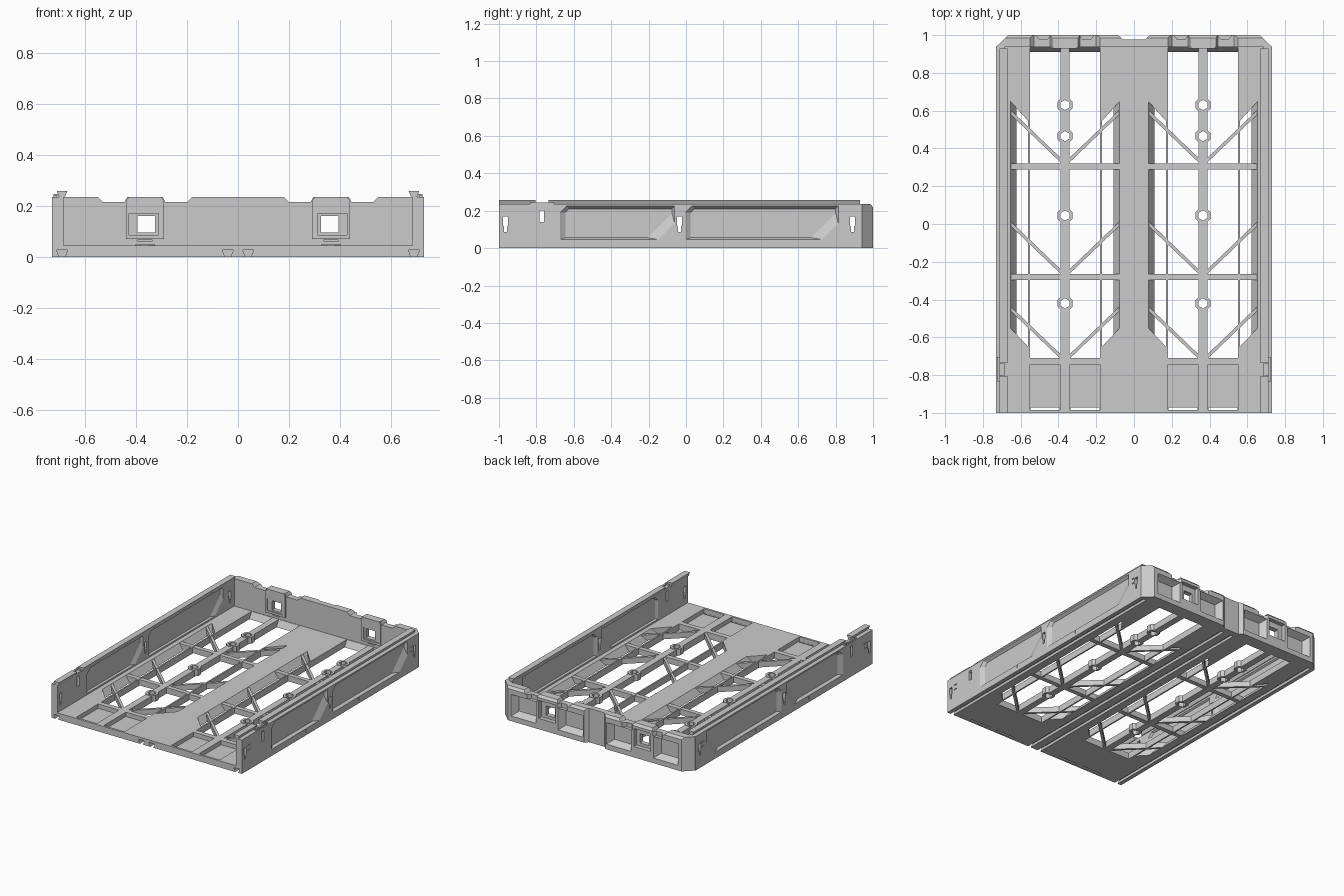
import bpy, bmesh, math

if "Cube" in bpy.data.objects:
    bpy.data.objects.remove(bpy.data.objects["Cube"])


def rect(u0, u1, v0, v1):
    return [(u0, v0), (u1, v0), (u1, v1), (u0, v1)]


def ngon(cx, cy, r, n):
    return [(cx + r * math.cos(2 * math.pi * (i + .5) / n),
             cy + r * math.sin(2 * math.pi * (i + .5) / n)) for i in range(n)]


def prism(axis, a, b, poly, poly_b=None):
    """Solid between a 2D outline at a and another (or the same) at b along an axis."""
    place = {'x': lambda t, p: (t, p[0], p[1]),
             'y': lambda t, p: (p[0], t, p[1]),
             'z': lambda t, p: (p[0], p[1], t)}[axis]
    return [place(a, p) for p in poly], [place(b, p) for p in (poly_b or poly)]


def both(solids):
    """Repeat solids on the other side of x = 0."""
    flip = lambda ring: [(-x, y, z) for x, y, z in ring]
    return solids + [(flip(a), flip(b)) for a, b in solids]


def mesh_object(name, solids):
    bm = bmesh.new()
    for ra, rb in solids:
        va = [bm.verts.new(p) for p in ra]
        vb = [bm.verts.new(p) for p in rb]
        bm.faces.new(va)
        bm.faces.new(vb[::-1])
        for i in range(len(va)):
            j = (i + 1) % len(va)
            bm.faces.new((va[i], vb[i], vb[j], va[j]))
    bmesh.ops.recalc_face_normals(bm, faces=bm.faces[:])
    me = bpy.data.meshes.new(name)
    bm.to_mesh(me)
    bm.free()
    ob = bpy.data.objects.new(name, me)
    bpy.context.collection.objects.link(ob)
    return ob


def make(name, solids, cuts=()):
    ob = mesh_object(name, solids)
    if cuts:
        cutter = mesh_object(name + "_cutter", list(cuts))
        cutter.hide_render = True
        mod = ob.modifiers.new("cut", 'BOOLEAN')
        mod.operation, mod.solver, mod.object = 'DIFFERENCE', 'EXACT', cutter
        mod.use_self = True
        bpy.context.view_layer.update()
        dg = bpy.context.evaluated_depsgraph_get()
        me = bpy.data.meshes.new_from_object(ob.evaluated_get(dg))
        ob.modifiers.clear()
        ob.data = me
        bpy.data.objects.remove(cutter)
    return ob


# Tray body: floor and side walls as one U profile
FLOOR, TOP = .045, .235
u = [(-.73, 0), (.73, 0), (.73, TOP), (.685, TOP), (.685, FLOOR),
     (-.685, FLOOR), (-.685, TOP), (-.73, TOP)]
cuts = []

# Long floor openings either side of the screw strip, sloped at the back end
for x0, x1 in ((.18, .342), (.388, .55)):
    cuts.append(prism('z', -.01, .05, rect(x0, x1, -.71, .905), rect(x0, x1, -.71, .937)))
    # Front pockets with a thin drain slot
    p0, p1 = (.18, .338) if x0 < .3 else (.392, .55)
    cuts.append(prism('z', .015, .06, rect(p0, p1, -.985, -.745)))
    cuts.append(prism('z', -.01, .02, rect(p0 + .002, p1 - .002, -.984, -.972)))

# Slanted side openings with sloping walls
top = [(.075, .65), (.17, .545), (.17, -.65), (.075, -.55)]
low = [(.11, .611), (.17, .545), (.17, -.65), (.11, -.587)]
swap = lambda poly: [(.73 - x, y) for x, y in poly]
cuts += [prism('z', -.002, .047, low, top), prism('z', -.002, .047, swap(low), swap(top))]

# Screw holes
SCREWS = (.63, .465, .045, -.42)
holes = [prism('z', -.02, .08, ngon(.365, y, .027, 6)) for y in SCREWS]
cuts += holes

# Dovetail grooves underneath
for x in (.04, .69):
    cuts.append(prism('y', -1.1, .93, [(x - .011, -.001), (x + .011, -.001),
                                       (x + .022, .028), (x - .022, .028)]))


# Side panels: chamfered recesses on the outside and inside of the wall
def panel(y0, y1, z0, z1, c, d):
    return [(y0, z0), (y1 - d, z0), (y1, z0 + d), (y1, z1), (y0 + c, z1), (y0, z1 - c)]


for y0, y1 in ((-.675, -.06), (-.005, .815)):
    cuts.append(prism('x', .731, .711, panel(y0, y1, .045, .225, .035, .085),
                      panel(y0 + .03, y1 - .015, .056, .21, .02, .13)))
    cuts.append(prism('x', .684, .697, panel(y0, y1, .055, .22, .035, .085),
                      panel(y0 + .02, y1 - .015, .062, .212, .02, .11)))

# Keyholes, small slots and ticks through the side walls
for y in (-.965, -.035, .89):
    w, n = .013, .007
    cuts.append(prism('x', .6, .8, [(y - n, .085), (y + n, .085), (y + n, .115), (y + w, .12),
                                    (y + w, .168), (y - w, .168), (y - w, .12), (y - n, .115)]))
for y in (-.92, .86):
    for z in (.135, .168):
        cuts.append(prism('x', .722, .8, rect(y - .012, y + .012, z, z + .006)))
cuts.append(prism('x', .6, .8, rect(-.782, -.758, .14, .21)))
for y in (-.3, .28):
    cuts.append(prism('x', .725, .8, rect(y - .003, y + .003, .02, .043)))
make("tray_body", [prism('y', -1, .94, u)], both(cuts))

# Octagonal screw bosses
make("screw_bosses", both([prism('z', .004, FLOOR + .003, ngon(.365, y, .043, 8))
                           for y in SCREWS]), both(holes))

# Cross ribs and diagonal braces
ribs = []
for y in (.305, -.28):
    for x0, x1 in ((.072, .343), (.387, .662)):
        ribs.append(prism('z', .003, .043, rect(x0, x1, y - .016, y + .016)))
for y in (.6, .01, -.44):
    brace = [(.662, y + .012), (.662, y - .012), (.38, y - .282), (.38, y - .258)]
    ribs += [prism('z', .004, .042, brace), prism('z', .004, .042, swap(brace))]
make("floor_ribs", both(ribs))

# Dovetail rails on top of the side walls
rail = [(.68, TOP - .002), (.7, TOP - .002), (.711, .258), (.669, .258)]
make("top_rails", both([prism('y', -1, -.805, rail), prism('y', -.735, .93, rail)]))

# Spring clips beside the rail gap
clip = [prism('z', .2, .243, rect(.712, .724, -.835, -.705))]
clip += [prism('z', .2, .246, rect(.69, .724, y - .008, y + .008)) for y in (-.81, -.73)]
make("side_clips", both(clip))

# Back wall with chamfered corners
outline = [(-.73, .938), (.73, .938), (.665, 1), (-.665, 1)]
bc = []
# Dips along the top edge
bc.append(prism('y', .9, 1.1, [(.175, .24), (.2, .215), (.285, .215), (.298, .24)]))
bc.append(prism('y', .9, 1.1, [(.432, .24), (.445, .215), (.53, .215), (.555, .24)]))
# Tapered outer pockets
for x0, x1 in ((.09, .28), (.45, .64)):
    bc.append(prism('y', 1.001, .955, rect(x0, x1, .035, .185),
                    rect(x0 + .03, x1 - .03, .06, .16)))
# Shallow vertical flutes beside the latches
for x in (.25, .48):
    bc.append(prism('z', .185, .3, [(x - .04, 1.002), (x - .02, .976),
                                    (x + .02, .976), (x + .04, 1.002)]))
# Latch recess, window and foot slot
window = prism('y', .9, 1.1, rect(.325, .395, .095, .16))
bc += [prism('y', .97, 1.1, rect(.3, .43, .075, .2)), window,
       prism('y', .93, .95, rect(.338, .392, .06, .069))]
bc = both(bc)
# Middle recess
bc.append(prism('z', -.1, .3, [(-.085, 1.002), (-.06, .977), (.06, .977), (.085, 1.002)]))
# Bevel along the top outer edge
bc.append(prism('x', -.8, .8, [(.985, .2355), (1.001, .2355), (1.001, .218)]))
make("back_wall", [prism('z', 0, TOP, outline)], bc)

# Raised latch frames on the inside of the back wall
frame = [(.29, .07), (.44, .07), (.44, .22), (.428, TOP), (.302, TOP), (.29, .22)]
hood = rect(.318, .412, .205, .222)
make("latch_frames", both([prism('y', .93, .944, frame)]),
     both([window, prism('y', .92, .936, rect(.312, .428, .085, .17))]))
make("latch_hoods", both([prism('y', .965, .995, hood)]))
